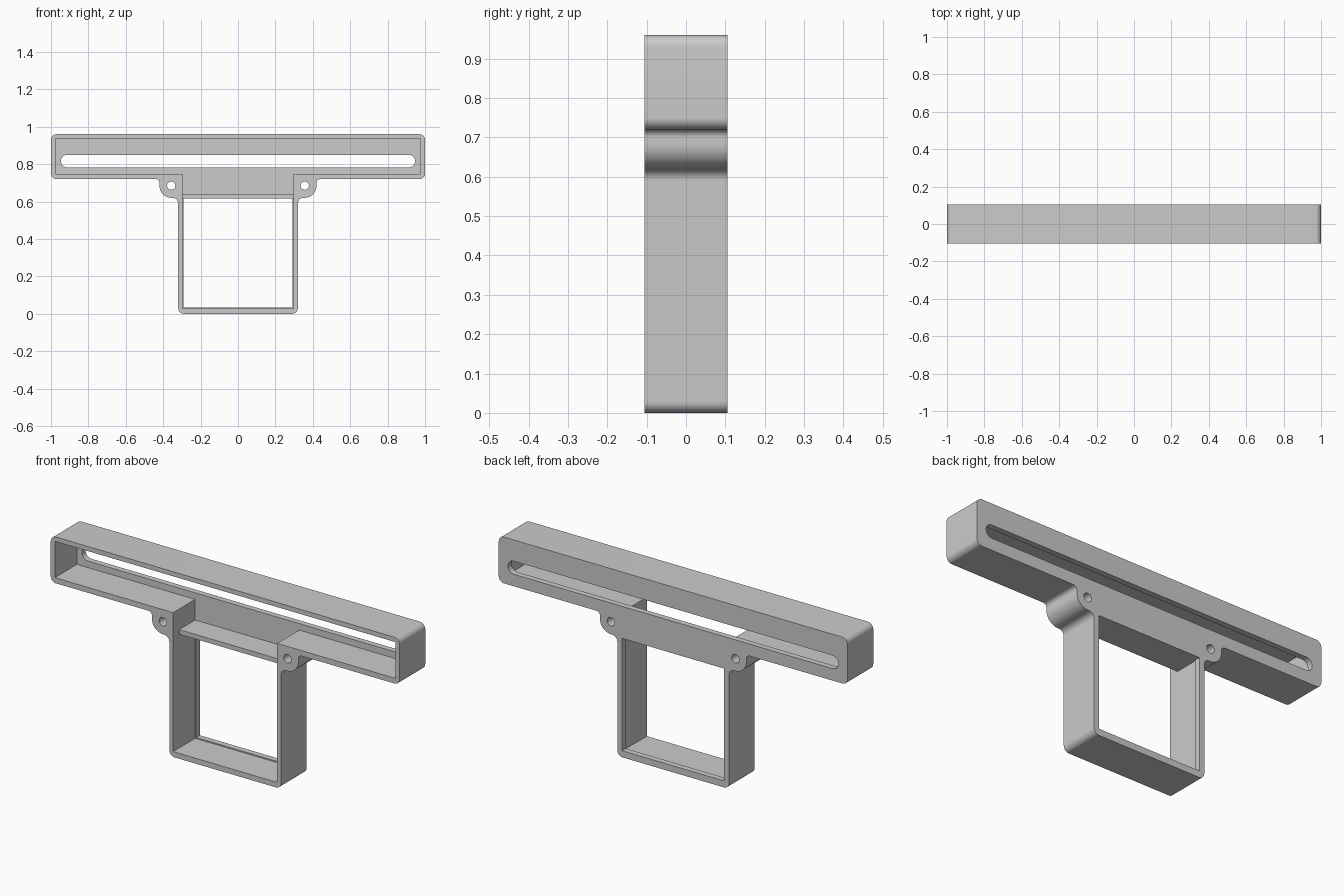
import bpy
import bmesh
from math import sin, cos, radians
from mathutils import Vector

if "Cube" in bpy.data.objects:
    bpy.data.objects.remove(bpy.data.objects["Cube"], do_unlink=True)

HALF = 0.105            # half depth of the bracket
BACK = HALF - 0.03      # inner face of the back plate
OVER = HALF + 0.05      # cutters reach past the surface

grey = bpy.data.materials.new("light grey")
grey.use_nodes = True
colour = (0.6, 0.6, 0.6, 1)
grey.diffuse_color = colour
grey.node_tree.nodes["Principled BSDF"].inputs["Base Color"].default_value = colour


def arc(cx, cz, r, start, end, steps=10):
    """Points along a circular arc, angles in degrees."""
    angles = [radians(start + (end - start) * i / steps) for i in range(steps + 1)]
    return [(cx + r * cos(a), cz + r * sin(a)) for a in angles]


def mirrored(half):
    """Close a right-hand half profile with its mirror image."""
    return half + [(-x, z) for x, z in reversed(half)]


def rect(x, z0, z1):
    return mirrored([(x, z0), (x, z1)])


def prism(name, profile, y0, y1):
    """Extrude an x-z profile along y."""
    bm = bmesh.new()
    face = bm.faces.new([bm.verts.new((x, y0, z)) for x, z in profile])
    moved = bmesh.ops.extrude_face_region(bm, geom=[face])["geom"]
    bmesh.ops.translate(bm, vec=Vector((0, y1 - y0, 0)),
                        verts=[v for v in moved if isinstance(v, bmesh.types.BMVert)])
    bmesh.ops.recalc_face_normals(bm, faces=bm.faces)
    mesh = bpy.data.meshes.new(name)
    bm.to_mesh(mesh)
    bm.free()
    mesh.materials.append(grey)
    obj = bpy.data.objects.new(name, mesh)
    bpy.context.collection.objects.link(obj)
    return obj


def combine(target, tool, operation):
    """Apply a boolean and discard the tool."""
    tool.hide_render = True
    bpy.context.view_layer.objects.active = target
    mod = target.modifiers.new("boolean", "BOOLEAN")
    mod.operation, mod.solver, mod.object = operation, "EXACT", tool
    bpy.ops.object.modifier_apply(modifier=mod.name)
    bpy.data.objects.remove(tool, do_unlink=True)


# Outer body: lower frame, screw ears and wide top bar
outline = (arc(0.29, 0.03, 0.03, -90, 0)
           + arc(0.35, 0.59, 0.03, 180, 90)
           + arc(0.355, 0.685, 0.065, -90, 0)
           + arc(0.44, 0.70, 0.02, 180, 90)
           + arc(0.97, 0.75, 0.03, -90, 0)
           + arc(0.97, 0.93, 0.03, 0, 90))
bracket = prism("bracket", mirrored(outline), -HALF, HALF)

# Front cavity running through the bar and the frame
cavity = mirrored([(0.298, 0.028), (0.298, 0.748), (0.976, 0.748), (0.976, 0.936)])
combine(bracket, prism("cavity", cavity, -OVER, BACK), "DIFFERENCE")

# Shelf across the top of the frame
combine(bracket, prism("shelf", rect(0.305, 0.617, 0.641), -0.055, BACK + 0.01), "UNION")

# Window through the back, leaving a narrow lip
combine(bracket, prism("window", rect(0.292, 0.034, 0.616), 0, OVER), "DIFFERENCE")

# Long rounded slot in the back plate
slot = mirrored(arc(0.913, 0.816, 0.034, -90, 90, 16))
combine(bracket, prism("slot", slot, 0, OVER), "DIFFERENCE")

# Screw holes in the ears
for side in (-1, 1):
    hole = arc(side * 0.357, 0.685, 0.022, 0, 345, 23)
    combine(bracket, prism("screw_hole", hole, -OVER, OVER), "DIFFERENCE")

bpy.ops.object.select_all(action="DESELECT")
bracket.select_set(True)
bpy.context.view_layer.objects.active = bracket
bpy.ops.object.shade_smooth_by_angle(angle=radians(30))
